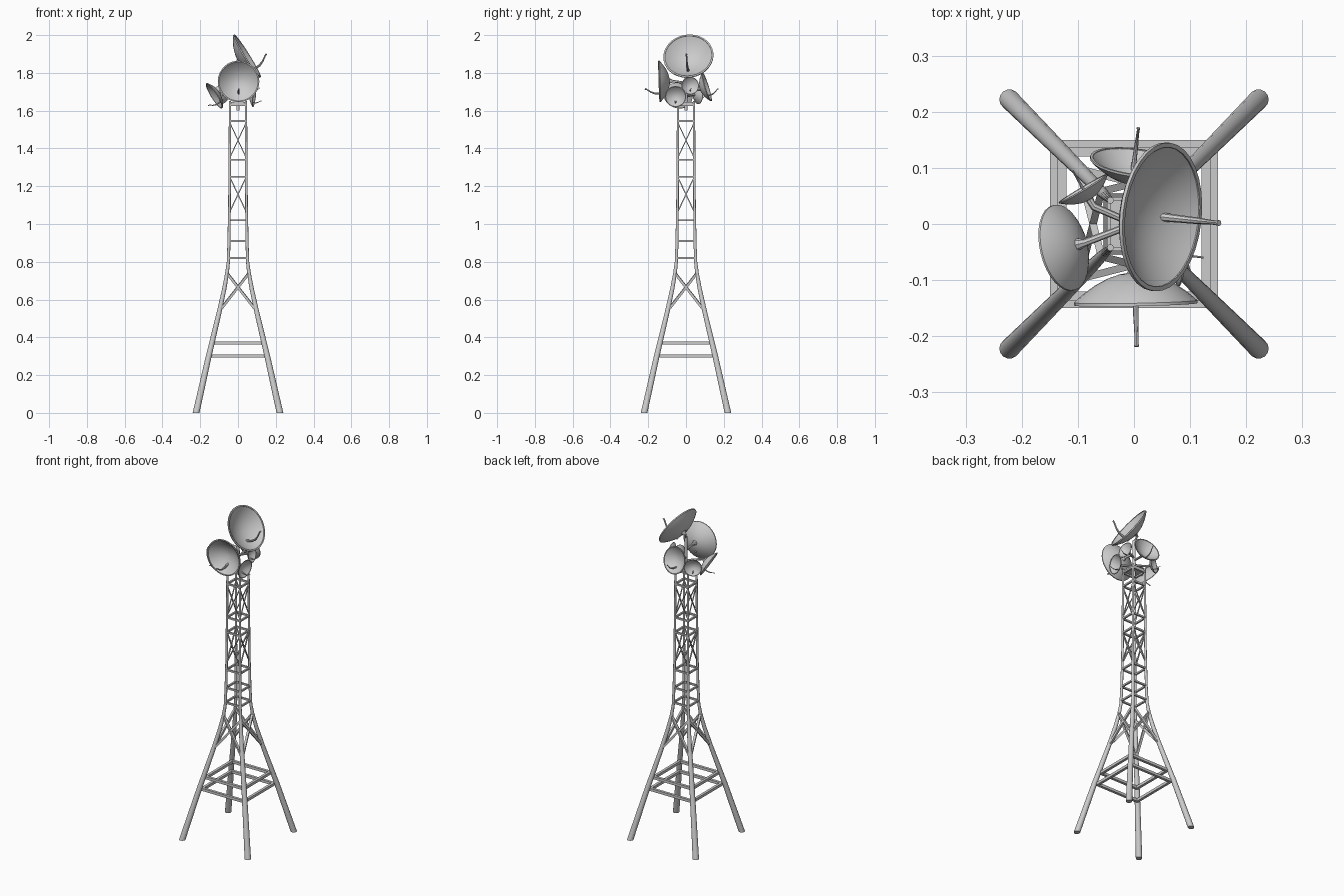
import bpy, bmesh, math
from mathutils import Vector, Matrix

if "Cube" in bpy.data.objects:
    bpy.data.objects.remove(bpy.data.objects["Cube"])


def make(name, bm, smooth=True):
    bmesh.ops.recalc_face_normals(bm, faces=bm.faces)
    me = bpy.data.meshes.new(name)
    bm.to_mesh(me)
    bm.free()
    ob = bpy.data.objects.new(name, me)
    bpy.context.collection.objects.link(ob)
    if smooth:
        bpy.context.view_layer.objects.active = ob
        ob.select_set(True)
        bpy.ops.object.shade_smooth_by_angle(angle=math.radians(40))
        ob.select_set(False)
    return ob


def skin(bm, rings, closed=False):
    """Bridge a list of equal rings of points, capping the ends."""
    vs = [[bm.verts.new(p) for p in r] for r in rings]
    n = len(vs[0])
    pairs = list(zip(vs, vs[1:])) + ([(vs[-1], vs[0])] if closed else [])
    for a, b in pairs:
        for i in range(n):
            bm.faces.new((a[i], a[(i + 1) % n], b[(i + 1) % n], b[i]))
    if not closed:
        bm.faces.new(vs[0])
        bm.faces.new(vs[-1])


def rod(bm, pts, radii, n=8, twist=0.0):
    """Round (or n-sided) rod through points with a radius per point."""
    pts = [Vector(p) for p in pts]
    rings = []
    for i, p in enumerate(pts):
        d = (pts[min(i + 1, len(pts) - 1)] - pts[max(i - 1, 0)]).normalized()
        ref = Vector((0, 0, 1)) if abs(d.z) < 0.95 else Vector((0, 1, 0))
        u = d.cross(ref).normalized()
        v = u.cross(d)
        rings.append([p + radii[i] * (u * math.cos(a) + v * math.sin(a))
                      for a in (twist + math.tau * k / n for k in range(n))])
    skin(bm, rings)


def bar(bm, a, b, w):
    rod(bm, [a, b], [w * 0.7071] * 2, 4, math.pi / 4)


# leg path: height, distance from both axes, radius
LEG = [(0, 0.222, 0.018), (0.3, 0.155, 0.0155), (0.54, 0.098, 0.013),
       (0.66, 0.072, 0.0115), (0.74, 0.058, 0.010), (0.8, 0.051, 0.0085),
       (0.9, 0.048, 0.008), (1.1, 0.045, 0.007), (1.65, 0.042, 0.006)]


def leg_at(z):
    for (z0, d0, _), (z1, d1, _) in zip(LEG, LEG[1:]):
        if z <= z1:
            return d0 + (d1 - d0) * (z - z0) / (z1 - z0)


# four tapered, curved legs
bm = bmesh.new()
for sx in (-1, 1):
    for sy in (-1, 1):
        skin(bm, [[(sx * d + r * math.cos(math.tau * k / 14),
                    sy * d + r * math.sin(math.tau * k / 14), z) for k in range(14)]
                  for z, d, r in LEG])
make("tower_legs", bm)

# square horizontal frames
bm = bmesh.new()
frames = [(0.30, 0.142, 0.016), (0.37, 0.128, 0.016)]
frames += [(z, leg_at(z), 0.010) for z in (0.82, 0.91, 1.02, 1.25, 1.34, 1.545, 1.63)]
for z, d, w in frames:
    skin(bm, [[(s * r, t * r, h) for s, t in ((-1, -1), (1, -1), (1, 1), (-1, 1))]
              for r, h in ((d + w / 2, z - w / 2), (d + w / 2, z + w / 2),
                           (d - w / 2, z + w / 2), (d - w / 2, z - w / 2))], closed=True)
make("horizontal_frames", bm, False)

# crossed braces on all four sides
bm = bmesh.new()
for z0, z1, w in ((0.54, 0.74, 0.013), (1.06, 1.25, 0.006), (1.35, 1.535, 0.005)):
    a, b = leg_at(z0), leg_at(z1)
    for k in range(4):
        rot = Matrix.Rotation(k * math.pi / 2, 3, 'Z')
        for s in (-1, 1):
            bar(bm, rot @ Vector((s * a, -a, z0)), rot @ Vector((-s * b, -b, z1)), w)
make("cross_braces", bm, False)

# top plate and central mast
bm = bmesh.new()
bmesh.ops.create_cube(bm, size=1, matrix=Matrix.Translation((0, 0, 1.64)) @
                      Matrix.Diagonal((0.085, 0.085, 0.012, 1)))
make("top_plate", bm, False)
bm = bmesh.new()
rod(bm, [(0, 0, 1.60), (0, 0, 1.83)], [0.009, 0.009], 12)
make("mast", bm)


def dish(name, centre, normal, r, depth, n=32):
    """Bowl with rolled rim, feed arm and mounting arm; centre is the rim centre."""
    c, nrm = Vector(centre), Vector(normal).normalized()
    side = Vector((0, 0, 1)).cross(nrm).normalized()
    up = nrm.cross(side)
    t = r * 0.06
    outer = [(r * f, -depth * (1 - f * f)) for f in (0.05, 0.25, 0.45, 0.65, 0.82, 0.93, 1)]
    inner = [((r - t) * f, t * 0.5 - depth * (1 - f * f))
             for f in (1, 0.93, 0.82, 0.65, 0.45, 0.25, 0.05)]
    prof = outer + [(r, t * 0.8), (r - t, t * 0.8)] + inner
    bm = bmesh.new()
    skin(bm, [[c + nrm * h + q * (side * math.cos(a) + up * math.sin(a))
               for a in (math.tau * k / n for k in range(n))] for q, h in prof])
    make(name, bm)
    # bent feed arm rising from the lower part of the bowl
    bm = bmesh.new()
    path = [(-0.50, -depth / r * 0.75), (-0.58, 0.0), (-0.58, 0.25),
            (-0.50, 0.45), (-0.36, 0.66), (-0.34, 0.74)]
    rod(bm, [c + (up * u + nrm * h) * r for u, h in path],
        [r * k for k in (0.06, 0.05, 0.045, 0.035, 0.03, 0.04)])
    make(name + "_feed_arm", bm)
    # arm from bowl back to mast
    back = c - nrm * depth * 0.95
    bm = bmesh.new()
    rod(bm, [back, back - nrm * 0.015, (0, 0, min(max(back.z - 0.01, 1.64), 1.82))],
        [r * 0.14, 0.007, 0.006])
    make(name + "_mount", bm)


dish("large_top_dish", (0.045, 0.013, 1.887), (0.848, -0.09, 0.53), 0.133, 0.05)
dish("front_dish", (0.003, -0.138, 1.755), (0.02, -1, -0.03), 0.11, 0.052)
dish("left_dish", (-0.124, -0.042, 1.68), (-0.83, -0.2, -0.52), 0.078, 0.03)
dish("rear_dish", (0.0, 0.108, 1.725), (0.12, 0.95, 0.3), 0.079, 0.036)
dish("lower_right_dish", (0.085, -0.055, 1.675), (0.98, -0.12, -0.12), 0.056, 0.024)
dish("upper_right_dish", (0.08, 0.022, 1.732), (0.97, 0.15, 0.1), 0.047, 0.022)
dish("rear_left_dish", (-0.09, 0.062, 1.685), (-0.5, 0.85, 0.05), 0.05, 0.022)
